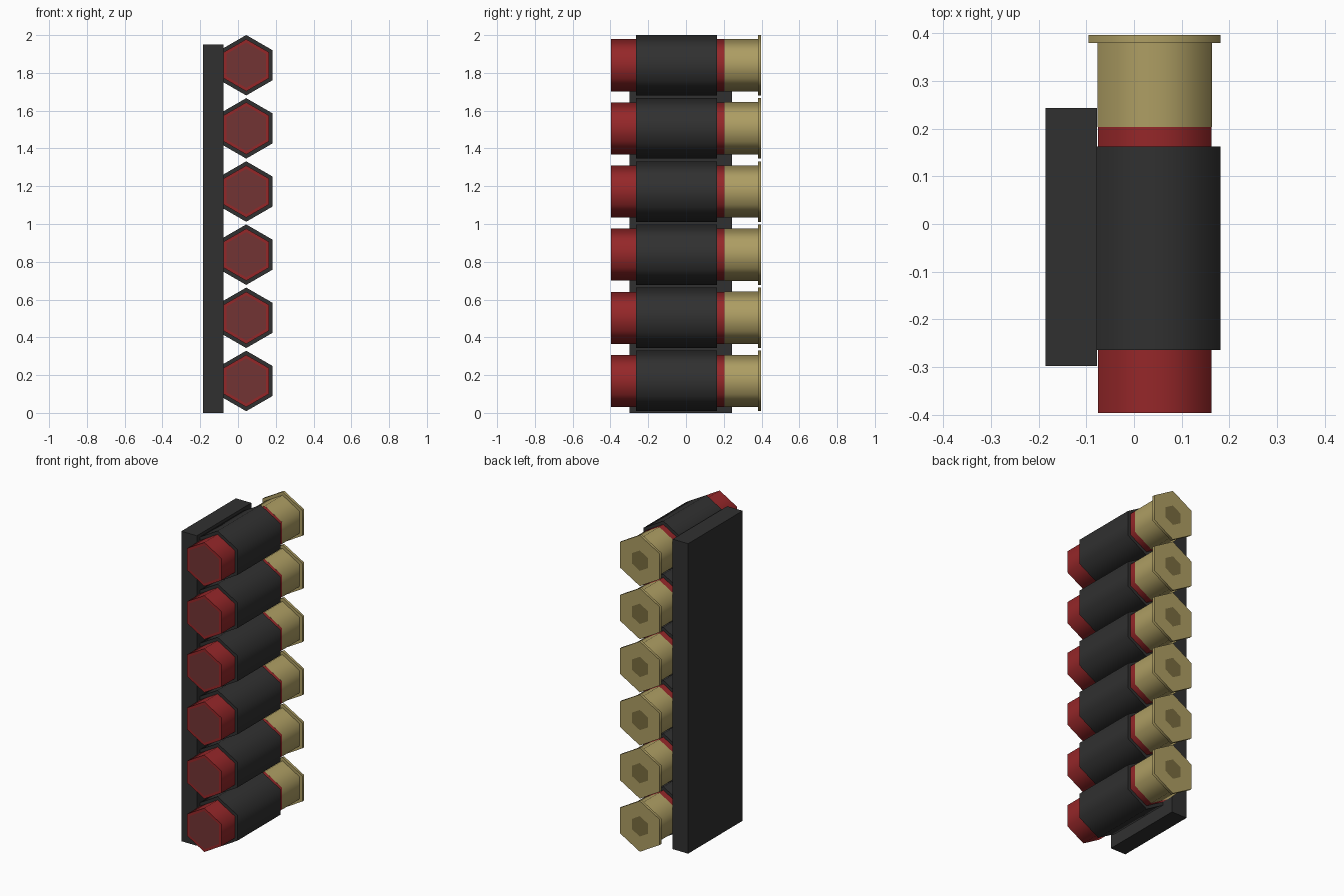
import bpy, bmesh, math

if "Cube" in bpy.data.objects:
    bpy.data.objects.remove(bpy.data.objects["Cube"])


def mat(name, rgb):
    m = bpy.data.materials.new(name)
    m.diffuse_color = (*rgb, 1)
    m.use_nodes = True
    m.node_tree.nodes["Principled BSDF"].inputs["Base Color"].default_value = m.diffuse_color
    return m


BLACK = mat("black_fabric", (0.030, 0.030, 0.030))
RED = mat("red_hull", (0.30, 0.020, 0.022))
DULL = mat("dull_red_crimp", (0.17, 0.034, 0.034))
BRASS = mat("brass", (0.42, 0.34, 0.125))
PRIMER = mat("dark_brass", (0.19, 0.15, 0.05))

CX = 0.0435


def finish(bm, name, mats, smooth=True):
    bmesh.ops.recalc_face_normals(bm, faces=bm.faces[:])
    me = bpy.data.meshes.new(name)
    bm.to_mesh(me)
    bm.free()
    for m in mats:
        me.materials.append(m)
    ob = bpy.data.objects.new(name, me)
    bpy.context.collection.objects.link(ob)
    if smooth:
        bpy.context.view_layer.objects.active = ob
        ob.select_set(True)
        bpy.ops.object.shade_smooth_by_angle(angle=math.radians(65))
        ob.select_set(False)
    return ob


def hex_prism(name, z, r, y0, y1, mats, inset_y=None, inset=0.0):
    """Six-sided prism along y, corner up; optional inset coloured end face."""
    bm = bmesh.new()
    rings = []
    for y in (y0, y1):
        rings.append([bm.verts.new((CX + r * math.sin(k * math.pi / 3), y,
                                    z + r * math.cos(k * math.pi / 3))) for k in range(6)])
    for k in range(6):
        j = (k + 1) % 6
        bm.faces.new((rings[0][k], rings[0][j], rings[1][j], rings[1][k]))
    caps = {y0: bm.faces.new(rings[0]), y1: bm.faces.new(rings[1])}
    bmesh.ops.recalc_face_normals(bm, faces=bm.faces[:])
    if inset_y is not None:
        cap = caps[inset_y]
        bmesh.ops.inset_region(bm, faces=[cap], thickness=inset)
        cap.material_index = 1
    return finish(bm, name, mats)


# Backing plate
bm = bmesh.new()
bmesh.ops.create_cube(bm, size=1)
for v in bm.verts:
    v.co.x = -0.1855 if v.co.x < 0 else -0.078
    v.co.y = -0.298 if v.co.y < 0 else 0.244
    v.co.z = 0.0 if v.co.z < 0 else 1.95
finish(bm, "backing_plate", [BLACK], smooth=False)

# Six loops, each holding one shell
for i in range(6):
    z = 0.169 + i * 0.3343
    n = f"_{i + 1}"
    hex_prism("holder_loop" + n, z, 0.160, -0.265, 0.163, [BLACK])
    hex_prism("shell_hull" + n, z, 0.138, -0.397, 0.204, [RED, DULL], -0.397, 0.018)
    hex_prism("shell_base" + n, z, 0.1385, 0.204, 0.380, [BRASS])
    hex_prism("shell_rim" + n, z, 0.160, 0.380, 0.397, [BRASS, PRIMER], 0.397, 0.096)
